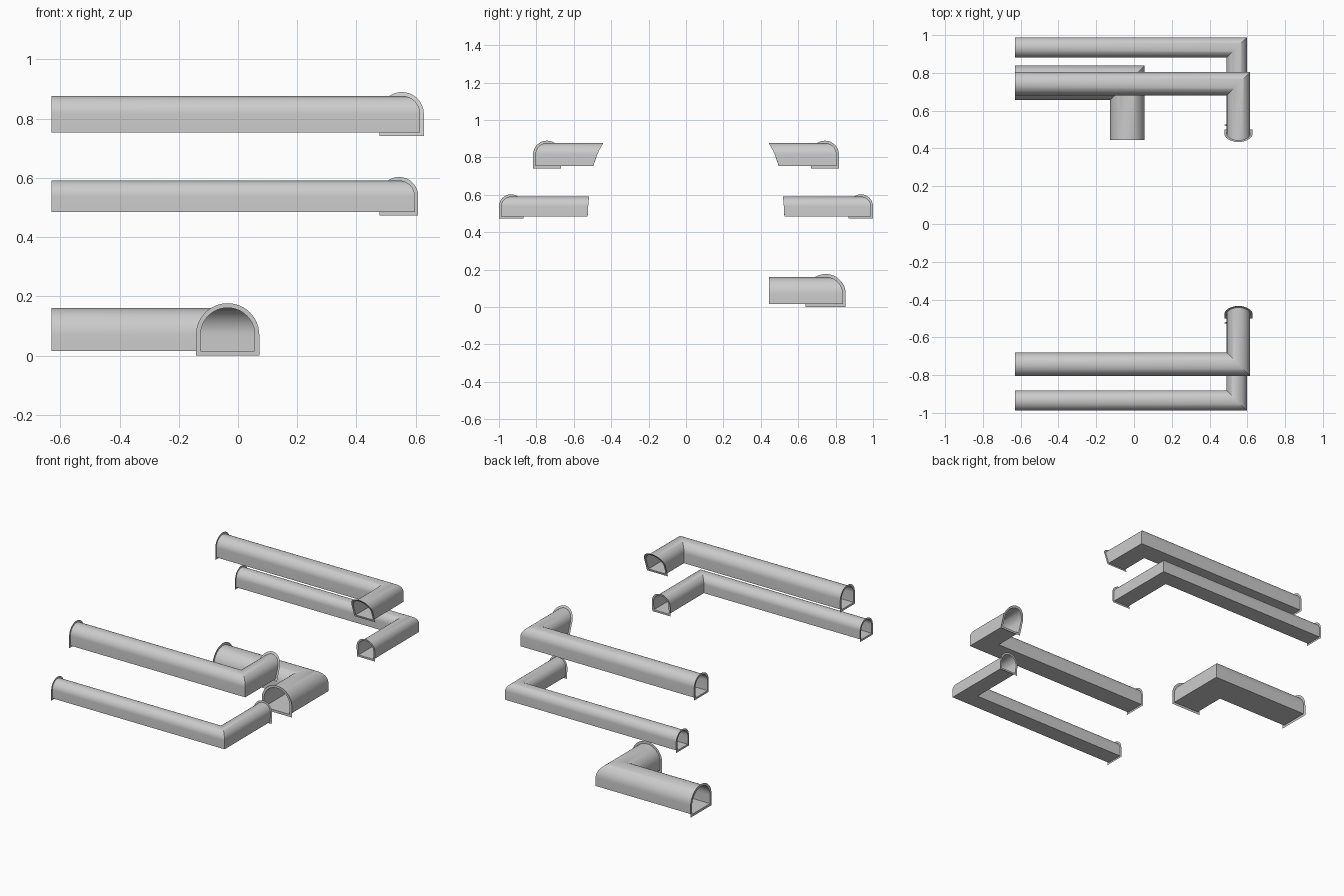
import bpy, bmesh, math

if "Cube" in bpy.data.objects:
    bpy.data.objects.remove(bpy.data.objects["Cube"])

X_START = -0.63
ARC_STEPS = 24


def arch(r, floor, spring):
    """Closed tunnel outline (u, z): flat floor, straight sides, round crown."""
    pts = [(-r, floor), (r, floor)]
    for i in range(ARC_STEPS + 1):
        a = math.pi * i / ARC_STEPS
        pts.append((r * math.cos(a), spring + r * math.sin(a)))
    return pts


def end_curve(z0, z1, ys):
    """Quadratic end cut: y at the floor, middle and crown heights."""
    def f(z):
        t = (z - z0) / (z1 - z0)
        a, b, c = ys
        return a * (1 - t) * (1 - 2 * t) + b * 4 * t * (1 - t) + c * t * (2 * t - 1)
    return f


def elbow_duct(name, cx, cy, r, floor, top, rim, ys, side):
    spring = top - r
    inner = arch(r, floor, spring)
    outer = arch(r + rim, floor - rim, spring)
    y_end = end_curve(floor, top, ys)
    # rim, straight run, mitred corner, short leg, rim
    rings = [
        [(X_START, cy + u, z) for u, z in outer],
        [(X_START, cy + u, z) for u, z in inner],
        [(cx + u, cy + u, z) for u, z in inner],
        [(cx + u, y_end(z), z) for u, z in inner],
        [(cx + u, y_end(z), z) for u, z in outer],
    ]
    bm = bmesh.new()
    vs = [[bm.verts.new((x, side * y, z)) for x, y, z in ring] for ring in rings]
    n = len(inner)
    faces = []
    for a, b in zip(vs, vs[1:]):
        for i in range(n):
            j = (i + 1) % n
            faces.append(bm.faces.new((a[i], a[j], b[j], b[i])))
    # floor of the long run must face down
    floor_face = faces[n]
    floor_face.normal_update()
    if floor_face.normal.z > 0:
        bmesh.ops.reverse_faces(bm, faces=faces)
    me = bpy.data.meshes.new(name)
    bm.to_mesh(me)
    bm.free()
    ob = bpy.data.objects.new(name, me)
    bpy.context.collection.objects.link(ob)
    bpy.ops.object.select_all(action='DESELECT')
    ob.select_set(True)
    bpy.context.view_layer.objects.active = ob
    bpy.ops.object.shade_smooth_by_angle(angle=math.radians(30))
    return ob


# Upper and middle ducts, mirrored front and back
for side, label in ((-1, "front"), (1, "back")):
    elbow_duct("upper_duct_" + label, 0.553, 0.743, 0.062, 0.753, 0.877, 0.0125,
               (0.497, 0.475, 0.442), side)
    elbow_duct("middle_duct_" + label, 0.5435, 0.935, 0.0535, 0.484, 0.591, 0.0115,
               (0.526, 0.523, 0.518), side)

# Wide lower duct, back only
elbow_duct("lower_duct", -0.035, 0.747, 0.0915, 0.016, 0.161, 0.0155,
           (0.445, 0.445, 0.445), 1)
